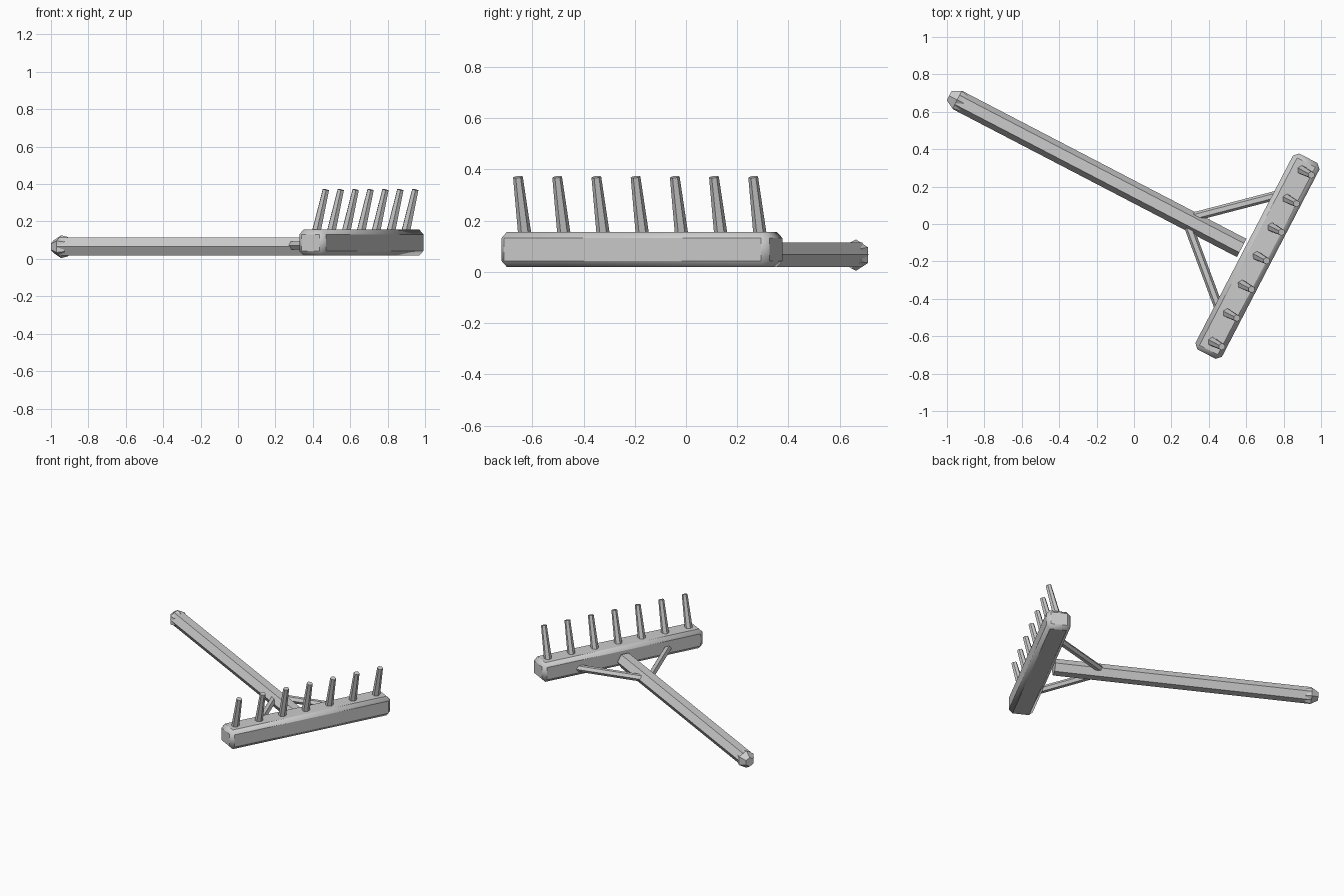
import bpy, bmesh, math
from mathutils import Matrix, Vector

cube = bpy.data.objects.get("Cube")
if cube:
    bpy.data.objects.remove(cube, do_unlink=True)

grey = bpy.data.materials.new("plain grey")
grey.use_nodes = True
grey.diffuse_color = (0.6, 0.6, 0.6, 1)
grey.node_tree.nodes["Principled BSDF"].inputs["Base Color"].default_value = (0.6, 0.6, 0.6, 1)

# Rake frame: x runs along the handle towards the head, y along the head
FRAME = Matrix.Translation((0.66, -0.172, 0)) @ Matrix.Rotation(math.radians(-27.5), 4, 'Z')


def finish(name, bm):
    bmesh.ops.recalc_face_normals(bm, faces=bm.faces)
    mesh = bpy.data.meshes.new(name)
    bm.to_mesh(mesh)
    bm.free()
    mesh.materials.append(grey)
    obj = bpy.data.objects.new(name, mesh)
    obj.matrix_world = FRAME
    bpy.context.collection.objects.link(obj)
    return obj


def hex_rod(name, rings, ref=(0, 0, 1), spin=0):
    """Six-sided rod lofted through (centre, radius) rings."""
    bm = bmesh.new()
    axis = (Vector(rings[-1][0]) - Vector(rings[0][0])).normalized()
    side = axis.cross(Vector(ref)).normalized()
    up = side.cross(axis)
    loops = []
    for centre, r in rings:
        angles = [math.radians(60 * i + spin) for i in range(6)]
        loops.append([bm.verts.new(Vector(centre) + r * (math.cos(t) * side + math.sin(t) * up))
                      for t in angles])
    for lo, hi in zip(loops, loops[1:]):
        for i in range(6):
            j = (i + 1) % 6
            bm.faces.new((lo[i], lo[j], hi[j], hi[i]))
    bm.faces.new(loops[0])
    bm.faces.new(loops[-1])
    return finish(name, bm)


# Head bar with chamfered edges
bm = bmesh.new()
bmesh.ops.create_cube(bm, size=1)
bmesh.ops.scale(bm, vec=(0.16, 1.18, 0.138), verts=bm.verts)
bmesh.ops.translate(bm, vec=(0, 0, 0.087), verts=bm.verts)
bmesh.ops.bevel(bm, geom=bm.edges[:], offset=0.025, segments=1, affect='EDGES')
head = finish("head_bar", bm)
bpy.context.view_layer.objects.active = head
head.select_set(True)
bpy.ops.object.shade_smooth_by_angle(angle=math.radians(40))

# Handle and its end knob
hex_rod("handle", [((-1.81, 0, 0.067), 0.055), ((-0.095, 0, 0.067), 0.055)])
hex_rod("handle_knob", [((-1.858, 0, 0.065), 0.032), ((-1.81, 0, 0.065), 0.061),
                        ((-1.77, 0, 0.065), 0.052)], spin=30)

# Diagonal braces
for name, s in (("left_brace", 1), ("right_brace", -1)):
    hex_rod(name, [((-0.41, 0.02 * s, 0.072), 0.024), ((-0.05, 0.345 * s, 0.072), 0.024)])

# Seven leaning teeth
for i in range(7):
    y = -0.517 + i * 0.1725
    hex_rod(f"tooth_{i + 1}", [((-0.012, y, 0.11), 0.027), ((0.055, y, 0.37), 0.019)],
            ref=(0, 1, 0))
